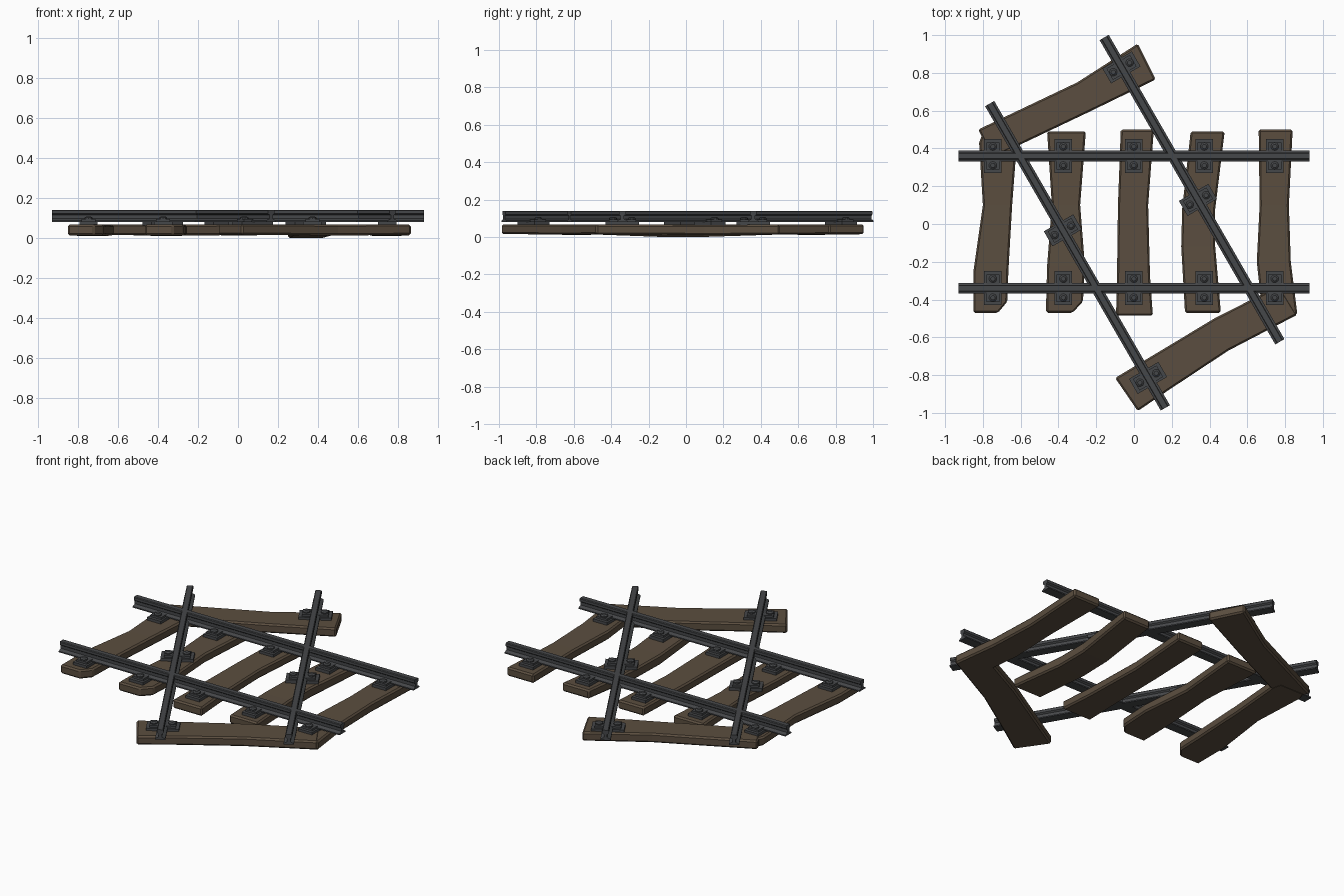
import bpy, bmesh
from math import radians, pi
from mathutils import Matrix, Vector

if "Cube" in bpy.data.objects:
    bpy.data.objects.remove(bpy.data.objects["Cube"])


def material(name, rgb):
    m = bpy.data.materials.new(name)
    m.diffuse_color = (*rgb, 1)
    m.use_nodes = True
    m.node_tree.nodes["Principled BSDF"].inputs["Base Color"].default_value = m.diffuse_color
    return m


WOOD = material("dark_wood", (0.105, 0.076, 0.05))
STEEL = material("dark_steel", (0.06, 0.063, 0.067))


def finish(name, bm, mat, matrix=None):
    bmesh.ops.recalc_face_normals(bm, faces=bm.faces)
    me = bpy.data.meshes.new(name)
    bm.to_mesh(me)
    bm.free()
    me.materials.append(mat)
    ob = bpy.data.objects.new(name, me)
    if matrix is not None:
        ob.matrix_world = matrix
    bpy.context.collection.objects.link(ob)
    return ob


def loft(bm, rings):
    loops = [[bm.verts.new(p) for p in r] for r in rings]
    n = len(loops[0])
    for a, b in zip(loops, loops[1:]):
        for i in range(n):
            j = (i + 1) % n
            bm.faces.new((a[i], a[j], b[j], b[i]))
    bm.faces.new(loops[0])
    bm.faces.new(loops[-1])


# Warped wooden sleeper: stations are (left xy, right xy, z shift)
def sleeper(name, stations, z0, z1):
    bm = bmesh.new()
    loft(bm, [[(*l, z0 + dz), (*r, z0 + dz), (*r, z1 + dz * .4), (*l, z1 + dz * .4)]
              for l, r, dz in stations])
    ob = finish(name, bm, WOOD)
    bev = ob.modifiers.new("worn_edges", "BEVEL")
    bev.width = 0.009
    bev.segments = 1
    bev.limit_method = 'ANGLE'
    bev.angle_limit = radians(35)


# Each row: y, left x, right x, z shift
straight = [
    [(.485, -.80, -.635, 0), (.43, -.82, -.62, 0), (.10, -.80, -.645, -.003),
     (-.25, -.85, -.665, 0), (-.41, -.85, -.67, 0), (-.47, -.85, -.72, 0)],
    [(.49, -.46, -.255, 0), (.10, -.435, -.285, -.004), (-.22, -.46, -.26, 0),
     (-.41, -.465, -.27, 0), (-.47, -.465, -.325, 0)],
    [(.50, -.07, .105, 0), (.10, -.085, .075, 0), (-.28, -.09, .085, 0), (-.485, -.095, .10, 0)],
    [(.49, .30, .48, 0), (.08, .255, .43, -.013), (-.12, .25, .43, -.013), (-.47, .27, .46, 0)],
    [(.50, .66, .84, 0), (.10, .665, .82, -.003), (-.20, .65, .83, 0), (-.48, .68, .865, 0)],
]
for i, rows in enumerate(straight):
    sleeper(f"sleeper_{i + 1}", [((a, y), (b, y), dz) for y, a, b, dz in rows], .013, .066)

sleeper("back_sleeper", [((-.825, .50), (-.75, .35), 0), ((-.30, .75), (-.245, .59), -.003),
                         ((.02, .955), (.115, .765), 0)], .015, .068)
sleeper("front_sleeper", [((-.10, -.815), (.02, -.99), 0), ((.135, -.675), (.19, -.875), 0),
                          ((.425, -.50), (.50, -.67), -.003),
                          ((.77, -.325), (.865, -.48), 0)], .015, .068)

# Rail cross-section (half, foot to head), mirrored and extruded
half = [(.028, .08), (.028, .087), (.009, .096), (.009, .114), (.018, .121),
        (.018, .136), (.014, .14)]
profile = half + [(-y, z) for y, z in reversed(half)]


def rail(name, y, matrix):
    bm = bmesh.new()
    loft(bm, [[(x, y + py, z) for py, z in profile] for x in (-.93, .93)])
    finish(name, bm, STEEL, matrix)


def box(bm, c, s):
    bmesh.ops.create_cube(bm, size=1, matrix=Matrix.Translation(c) @ Matrix.Diagonal((*s, 1)))


# Base plate with a clip and bolt on either side of the rail
def fastener(name, x, y, matrix):
    bm = bmesh.new()
    box(bm, (x, y, .0725), (.092, .18, .019))
    for s in (-1, 1):
        box(bm, (x, y + s * .046, .0875), (.07, .052, .013))
        for r1, r2, z, d in ((.021, .021, .097, .008), (.021, .012, .104, .006)):
            bmesh.ops.create_cone(bm, cap_ends=True, segments=10, radius1=r1, radius2=r2, depth=d,
                                  matrix=Matrix.Translation((x, y + s * .05, z)))
    finish(name, bm, STEEL, matrix)


# Two tracks crossing at sixty degrees
level = Matrix.Translation((0, .01, 0))
turned = Matrix.Translation((.004, .007, 0)) @ Matrix.Rotation(radians(-60), 4, 'Z')
for label, m in (("straight", level), ("diagonal", turned)):
    for side, y in (("left", .35), ("right", -.35)):
        rail(f"{label}_{side}_rail", y, m)

for i in range(5):
    for side, y in (("left", .35), ("right", -.35)):
        fastener(f"straight_{side}_fastener_{i + 1}", -.747 + i * .373, y, level)
for i, (x, y) in enumerate(((-.747, .35), (.747, -.35), (-.155, -.35), (.063, .35))):
    fastener(f"diagonal_fastener_{i + 1}", x, y, turned)
